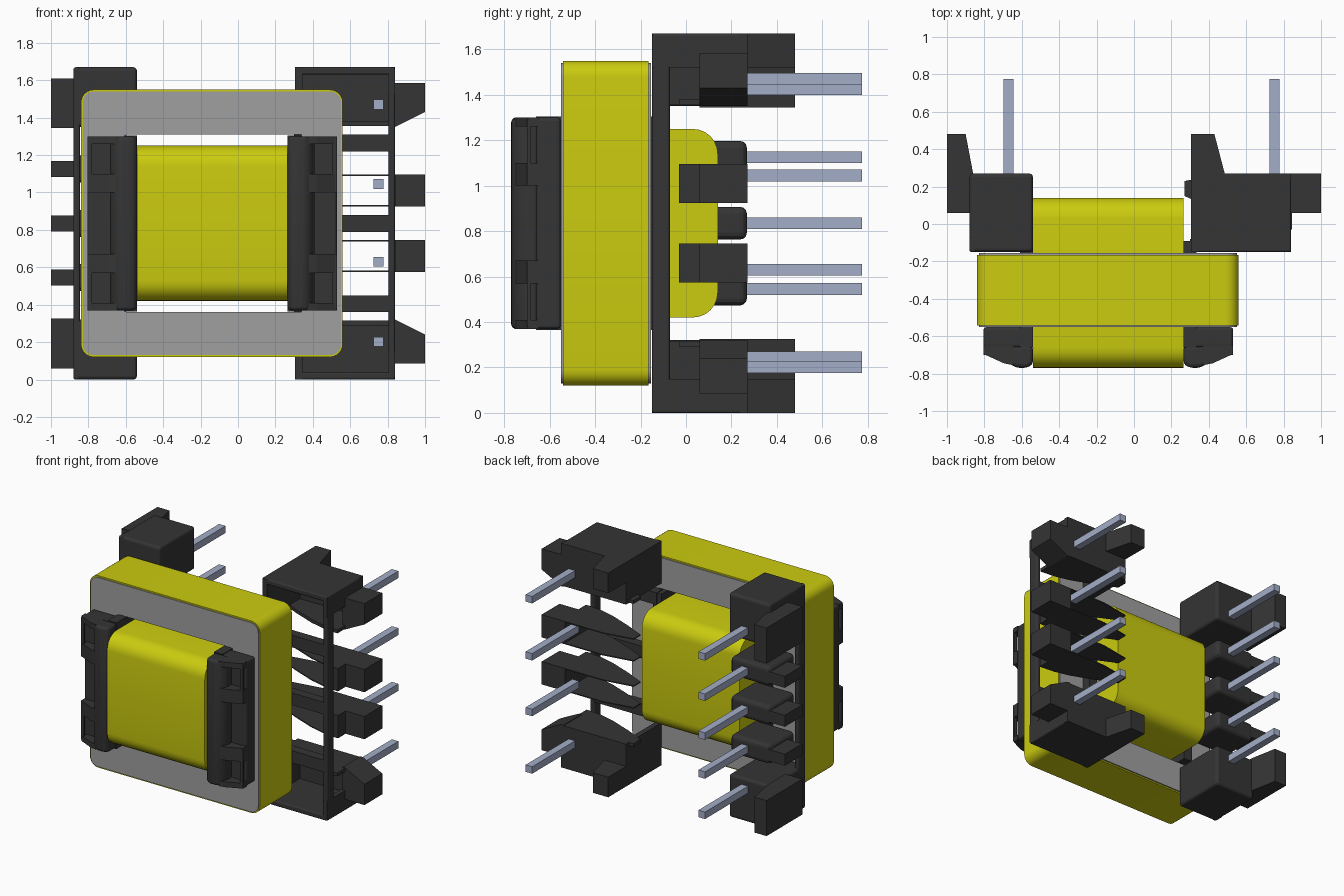
import bpy, bmesh, math

old = bpy.data.objects.get("Cube")
if old:
    bpy.data.objects.remove(old, do_unlink=True)

H = 1.67  # overall height; many parts mirror about its middle


def material(name, rgb):
    m = bpy.data.materials.new(name)
    m.use_nodes = True
    m.diffuse_color = (*rgb, 1)
    b = m.node_tree.nodes["Principled BSDF"]
    b.inputs["Base Color"].default_value = (*rgb, 1)
    b.inputs["Roughness"].default_value = 0.6
    return m


YELLOW = material("yellow tape", (0.60, 0.60, 0.005))
GREY = material("grey ferrite", (0.35, 0.35, 0.35))
BLACK = material("black plastic", (0.035, 0.035, 0.035))
METAL = material("pin metal", (0.37, 0.42, 0.58))


def place(axis, u, v, t):
    return {"x": (t, u, v), "y": (u, t, v), "z": (u, v, t)}[axis]


def finish(name, bm, mat, bevel=0, smooth=False):
    bmesh.ops.recalc_face_normals(bm, faces=bm.faces)
    me = bpy.data.meshes.new(name)
    bm.to_mesh(me)
    bm.free()
    me.materials.append(mat)
    ob = bpy.data.objects.new(name, me)
    bpy.context.collection.objects.link(ob)
    if bevel:
        mod = ob.modifiers.new("soft edges", "BEVEL")
        mod.width, mod.segments = bevel, 3
    if smooth:
        bpy.ops.object.select_all(action="DESELECT")
        ob.select_set(True)
        bpy.context.view_layer.objects.active = ob
        bpy.ops.object.shade_smooth_by_angle(angle=math.radians(35))
    return ob


def prism(name, axis, pts, a, b, mat, bevel=0, smooth=False):
    """Extrude a 2D outline along an axis from a to b."""
    bm = bmesh.new()
    lo = [bm.verts.new(place(axis, u, v, a)) for u, v in pts]
    hi = [bm.verts.new(place(axis, u, v, b)) for u, v in pts]
    n = len(pts)
    bm.faces.new(lo)
    bm.faces.new(hi)
    for i in range(n):
        j = (i + 1) % n
        bm.faces.new((lo[i], lo[j], hi[j], hi[i]))
    return finish(name, bm, mat, bevel, smooth)


def box(name, x, y, z, mat=BLACK, bevel=0):
    return prism(name, "z", [(x[0], y[0]), (x[1], y[0]), (x[1], y[1]), (x[0], y[1])],
                 z[0], z[1], mat, bevel)


def rounded(u0, u1, v0, v1, r, n=6):
    pts = []
    for k, (u, v) in enumerate([(u1 - r, v1 - r), (u0 + r, v1 - r), (u0 + r, v0 + r), (u1 - r, v0 + r)]):
        for i in range(n + 1):
            a = math.pi / 2 * (k + i / n)
            pts.append((u + r * math.cos(a), v + r * math.sin(a)))
    return pts


def ring(name, outer, inner, y0, y1, mat):
    """Hollow rounded frame in the xz plane."""
    bm = bmesh.new()
    loops = [[bm.verts.new((u, y, v)) for u, v in pts]
             for pts, y in ((outer, y0), (outer, y1), (inner, y1), (inner, y0))]
    n = len(outer)
    for k in range(4):
        p, q = loops[k], loops[(k + 1) % 4]
        for i in range(n):
            j = (i + 1) % n
            bm.faces.new((p[i], p[j], q[j], q[i]))
    return finish(name, bm, mat, 0, True)


def both(z):
    """A z range and its mirror about mid height."""
    return (("upper", z), ("lower", (H - z[1], H - z[0])))


# Core frame, tape around it and the wound coil
ring("core", rounded(-0.83, 0.552, 0.13, 1.54, 0.06), rounded(-0.60, 0.34, 0.36, 1.31, 0.005),
     -0.55, -0.155, GREY)
ring("core_tape", rounded(-0.84, 0.56, 0.12, 1.55, 0.07), rounded(-0.825, 0.545, 0.135, 1.535, 0.06),
     -0.542, -0.165, YELLOW)
prism("coil", "x", rounded(-0.77, 0.14, 0.42, 1.25, 0.11), -0.54, 0.265, YELLOW, 0, True)

# Bobbin flanges and front clips, mirrored about the coil centre
CX = -0.1375


def mx(x, s):
    return (x, 2 * CX - x)[s]


for s, side in enumerate(("left", "right")):
    def rng(a, b):
        return tuple(sorted((mx(a, s), mx(b, s))))

    box(side + "_flange", rng(0.265, 0.335), (-0.66, -0.09), (0.365, 1.305))
    box(side + "_clip_plate", rng(0.265, 0.53), (-0.66, -0.552), (0.37, 1.30), BLACK, 0.015)
    nose = [(0.265, -0.65), (0.265, -0.75), (0.30, -0.77), (0.36, -0.768), (0.395, -0.74),
            (0.41, -0.70), (0.41, -0.65)]
    prism(side + "_clip_nose", "z", [(mx(x, s), y) for x, y in nose], 0.37, 1.30, BLACK, 0.02, True)
    for label, z in both((1.0, 1.10)):
        bar = [(0.37, -0.65), (0.37, -0.755), (0.42, -0.745), (0.53, -0.695), (0.53, -0.65)]
        prism(f"{side}_{label}_clip_bar", "z", [(mx(x, s), y) for x, y in bar], z[0], z[1], BLACK)
    for label, z in both((1.0, 1.29)):
        box(f"{side}_{label}_clip_lip", rng(0.505, 0.53), (-0.70, -0.685), z)
    for label, z in both((1.26, 1.30)):
        prism(f"{side}_{label}_clip_end", "z", [(mx(x, s), y) for x, y in bar], z[0], z[1], BLACK)

# Four-pin side: post, front rungs and open corner housings
box("left_post", (0.805, 0.84), (-0.15, -0.07), (0, H), BLACK, 0.012)
box("left_middle_rung", (0.30, 0.82), (-0.15, -0.08), (0.79, 0.88))
for label, z in both((1.22, 1.31)):
    box(f"left_{label}_rung", (0.30, 0.82), (-0.15, -0.08), z)
for label, z in both((1.63, H)):
    box(f"left_{label}_housing_cap", (0.305, 0.84), (-0.15, 0.27), z, BLACK, 0.01)
for label, z in both((1.355, H)):
    box(f"left_{label}_housing_back", (0.305, 0.84), (0.235, 0.27), z)
    box(f"left_{label}_housing_inner", (0.305, 0.345), (-0.15, 0.26), z)
for label, z in both((1.52, 1.66)):
    box(f"left_{label}_housing_side", (0.805, 0.84), (-0.15, 0.265), z)
FIN = [(0.84, 0.27), (0.72, 0.27), (0.50, 0.27), (0.27, 0.23), (0.27, 0.15), (0.42, 0.08),
       (0.60, 0.01), (0.72, -0.02), (0.84, -0.03)]
for label, z in both((1.355, 1.38)):
    prism(f"left_{label}_housing_shelf", "z", FIN, z[0], z[1], BLACK)
for label, z in both((1.52, H)):
    prism(f"left_{label}_foot", "z", [(0.305, 0.24), (0.305, 0.48), (0.43, 0.48), (0.485, 0.27), (0.485, 0.24)],
          z[0], z[1], BLACK)
for label, flip in (("upper", False), ("lower", True)):
    tab = [(0.82, 1.35), (0.84, 1.35), (1.0, 1.43), (1.0, 1.585), (0.82, 1.585)]
    if flip:
        tab = [(x, H - z) for x, z in tab]
    prism(f"left_{label}_corner_tab", "y", tab, 0.06, 0.27, BLACK)

# Four-pin side: middle tabs with thin wire-guide fins
TAB = [(0.81, -0.03), (0.845, -0.03), (0.845, 0.06), (1.0, 0.06), (1.0, 0.27), (0.81, 0.27)]
for label, z in both((0.925, 1.095)):
    prism(f"left_{label}_middle_tab", "z", TAB, z[0], z[1], BLACK)
    for k, t in enumerate((z[0], z[1] - 0.008)):
        prism(f"left_{label}_wire_fin_{k + 1}", "z", FIN, t, t + 0.008, BLACK)

# Five-pin side: post, solid corner blocks, feet
box("right_post", (-0.88, -0.845), (-0.15, -0.07), (0, H), BLACK, 0.012)
for label, z in both((1.35, H)):
    box(f"right_{label}_block", (-0.88, -0.54), (-0.15, 0.27), z, BLACK, 0.02)
for label, z in both((1.345, 1.61)):
    prism(f"right_{label}_foot", "z", [(-1, 0.06), (-1, 0.48), (-0.90, 0.48), (-0.86, 0.27), (-0.86, 0.06)],
          z[0], z[1], BLACK)

# Five-pin side: middle ridges with narrow tabs
RIGHT_Z = (1.425, 1.125, 0.835, 0.545, 0.245)
for i, z in enumerate(RIGHT_Z[1:4]):
    box(f"right_ridge_{i + 1}", (-0.88, -0.55), (-0.03, 0.268), (z - 0.072, z + 0.072), BLACK, 0.03)
    box(f"right_tab_{i + 1}", (-1.0, -0.86), (0.06, 0.265), (z - 0.043, z + 0.043))

# Square terminal pins
for side, x, y0, zs in (("left", 0.752, 0.225, (1.47, 1.045, 0.63, 0.202)), ("right", -0.672, 0.2, RIGHT_Z)):
    for i, z in enumerate(zs):
        box(f"{side}_pin_{i + 1}", (x - 0.027, x + 0.027), (y0, 0.775), (z - 0.026, z + 0.026), METAL)
